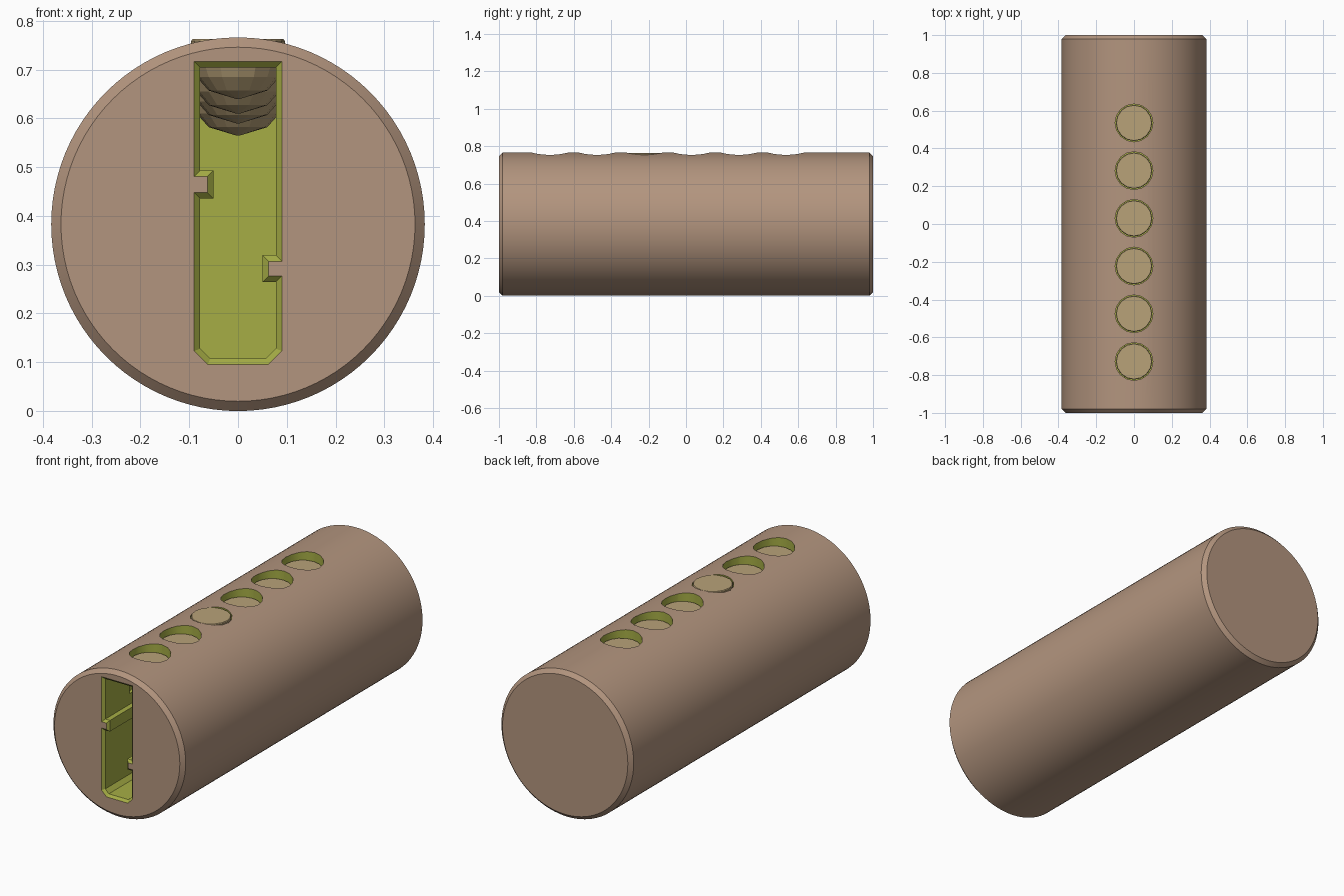
import bpy, bmesh
from math import cos, sin, pi

if "Cube" in bpy.data.objects:
    bpy.data.objects.remove(bpy.data.objects["Cube"])

R, CZ = 0.383, 0.383
HOLES = [-0.728 + 0.2526 * i for i in range(6)]


def material(name, rgb):
    m = bpy.data.materials.new(name)
    m.diffuse_color = (*rgb, 1)
    m.use_nodes = True
    m.node_tree.nodes["Principled BSDF"].inputs["Base Color"].default_value = m.diffuse_color
    return m


body_mat = material("body_tan", (0.45, 0.30, 0.21))
cut_mat = material("keyway_green", (0.38, 0.42, 0.06))
pin_mat = material("pin_tan", (0.48, 0.36, 0.19))


def loft(name, rings, mat):
    """Skin between closed rings of equal length and cap both ends."""
    bm = bmesh.new()
    rows = [[bm.verts.new(p) for p in ring] for ring in rings]
    n = len(rows[0])
    for a, b in zip(rows, rows[1:]):
        for i in range(n):
            bm.faces.new((a[i], a[(i + 1) % n], b[(i + 1) % n], b[i]))
    bm.faces.new(rows[0])
    bm.faces.new(rows[-1])
    bmesh.ops.recalc_face_normals(bm, faces=bm.faces)
    me = bpy.data.meshes.new(name)
    bm.to_mesh(me)
    bm.free()
    me.materials.append(mat)
    ob = bpy.data.objects.new(name, me)
    bpy.context.collection.objects.link(ob)
    return ob


def circle_y(r, y, n=96):
    return [(r * cos(2 * pi * i / n), y, CZ + r * sin(2 * pi * i / n)) for i in range(n)]


def circle_z(r, y0, z, n=16):
    return [(r * cos(2 * pi * i / n), y0 + r * sin(2 * pi * i / n), z) for i in range(n)]


def activate(ob):
    bpy.ops.object.select_all(action='DESELECT')
    ob.select_set(True)
    bpy.context.view_layer.objects.active = ob


def cut(target, cutter):
    cutter.hide_render = True
    mod = target.modifiers.new("cut", 'BOOLEAN')
    mod.operation, mod.object, mod.solver = 'DIFFERENCE', cutter, 'EXACT'
    mod.material_mode = 'TRANSFER'
    activate(target)
    bpy.ops.object.modifier_apply(modifier=mod.name)
    bpy.data.objects.remove(cutter)


# chamfered cylindrical body
plug = loft("plug_body", [circle_y(R - 0.02, -1), circle_y(R, -0.98),
                          circle_y(R, 0.98), circle_y(R - 0.02, 1)], body_mat)


# keyway with two side wards; the mouth is chamfered by b
def keyway(y, b):
    w, t, lo = 0.09 - b, 0.717 - b, 0.095 + b
    c, tip = 0.028 - b * 0.6, 0.063 - b
    pts = [(-w, lo + c), (-w, 0.448 - b), (-tip, 0.448 - b), (-tip, 0.481 + b), (-w, 0.481 + b),
           (-w, t), (w, t),
           (w, 0.307 + b), (tip, 0.307 + b), (tip, 0.277 - b), (w, 0.277 - b),
           (w, lo + c), (w - c, lo), (-w + c, lo)]
    return [(x, y, z) for x, z in pts]


B = 0.0125
cut(plug, loft("keyway_cutter", [keyway(-1 - 0.004, -0.004), keyway(-1 + B, B),
                                 keyway(0.75, B)], cut_mat))

# pin holes drilled down into the keyway
for y in HOLES:
    cut(plug, loft("hole_cutter", [circle_z(0.1, y, 0.55), circle_z(0.1, y, 0.9)], cut_mat))
activate(plug)
bpy.ops.object.shade_smooth_by_angle(angle=0.5)

# rounded-tip pins, the third one standing proud of the surface
tips = [0.64, 0.61, 0.63, 0.59, 0.565, 0.60]
for i, (y, tip) in enumerate(zip(HOLES, tips)):
    top = 0.763 if i == 2 else 0.722
    prof = [(0.004, tip), (0.06, tip + 0.017), (0.085, tip + 0.045),
            (0.096, tip + 0.07), (0.096, top - 0.004), (0.093, top)]
    loft(f"pin_{i + 1}", [circle_z(r, y, z) for r, z in prof], pin_mat)
